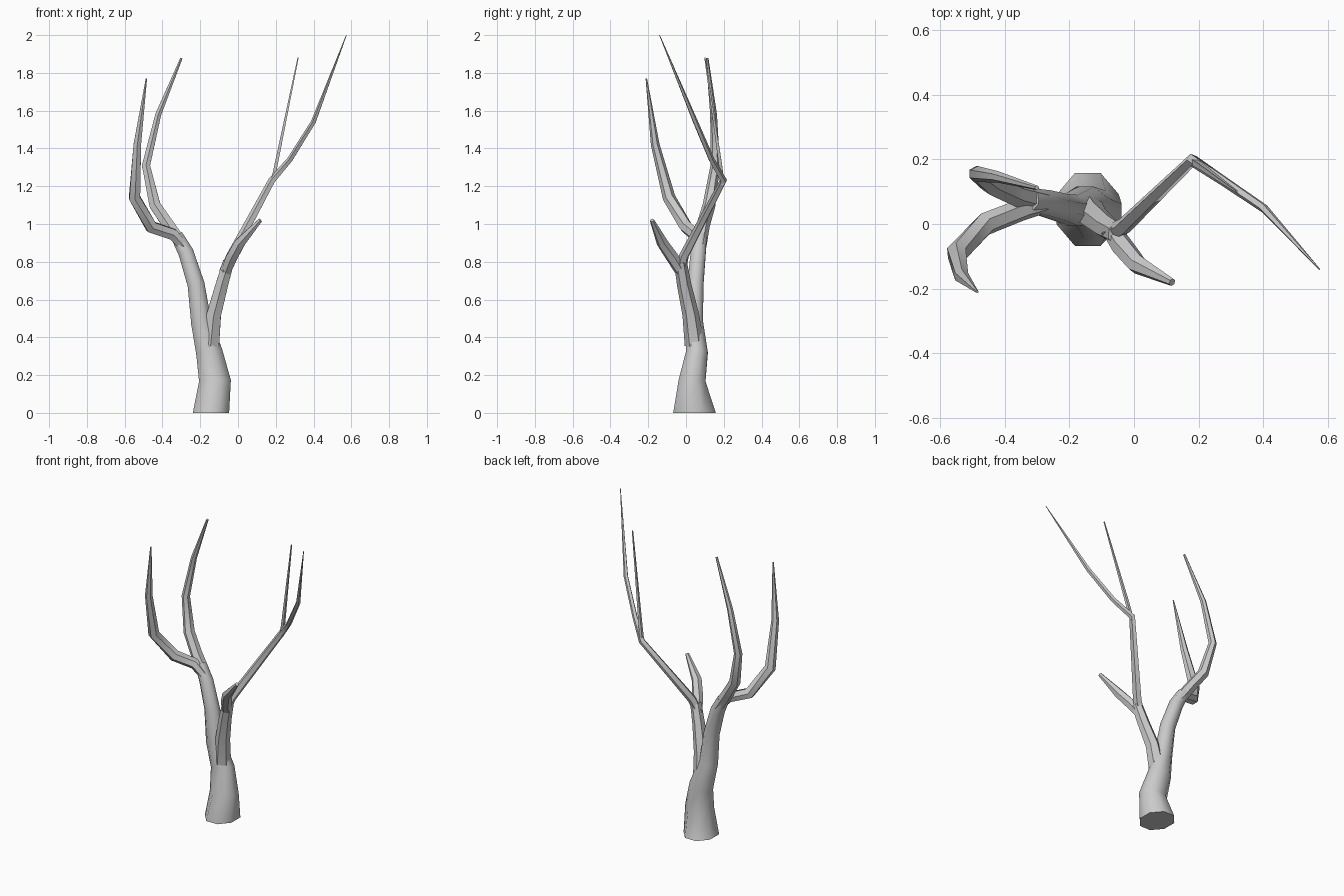
import bpy, bmesh, math
from mathutils import Vector


def limb(name, pts, sides=6, flat_start=False):
    """Loft a tapered tube through (x, y, z, radius_x, [radius_y]) points."""
    bm = bmesh.new()
    pos = [Vector(p[:3]) for p in pts]
    rings = []
    for i, p in enumerate(pts):
        a, b = pos[max(i - 1, 0)], pos[min(i + 1, len(pos) - 1)]
        if 0 < i < len(pos) - 1:
            t = (pos[i] - a).normalized() + (b - pos[i]).normalized()
        else:
            t = b - a
        if flat_start and i == 0:
            t = Vector((0, 0, 1))
        t.normalize()
        u = Vector((0, 1, 0))
        u = (u - t * u.dot(t)).normalized()
        v = u.cross(t)
        rx, ry = p[3], p[-1]
        ring = []
        for k in range(sides):
            ang = 2 * math.pi * (k + 0.5) / sides
            ring.append(bm.verts.new(pos[i] + v * rx * math.cos(ang) + u * ry * math.sin(ang)))
        rings.append(ring)
    for r0, r1 in zip(rings, rings[1:]):
        for k in range(sides):
            n = (k + 1) % sides
            bm.faces.new((r0[k], r0[n], r1[n], r1[k]))
    bm.faces.new(rings[0][::-1])
    bm.faces.new(rings[-1])
    bmesh.ops.recalc_face_normals(bm, faces=bm.faces)
    me = bpy.data.meshes.new(name)
    bm.to_mesh(me)
    bm.free()
    ob = bpy.data.objects.new(name, me)
    bpy.context.collection.objects.link(ob)
    bpy.ops.object.select_all(action='DESELECT')
    ob.select_set(True)
    bpy.context.view_layer.objects.active = ob
    bpy.ops.object.shade_smooth_by_angle(angle=math.radians(50))
    return ob


# Trunk leaning into the thick left limb
limb("trunk", [
    (-0.143, 0.045, 0.0, 0.104, 0.122),
    (-0.122, 0.032, 0.17, 0.091, 0.077),
    (-0.152, 0.058, 0.32, 0.076, 0.062),
    (-0.195, 0.042, 0.48, 0.058, 0.052),
    (-0.222, 0.050, 0.68, 0.049, 0.046),
    (-0.276, 0.065, 0.85, 0.044, 0.043),
    (-0.325, 0.075, 0.94, 0.036, 0.038)], 8, True)

# Left limb, front and rear branches
limb("left_front_branch", [
    (-0.285, 0.060, 0.88, 0.030),
    (-0.345, 0.045, 0.945, 0.034),
    (-0.460, 0.000, 0.985, 0.036),
    (-0.548, -0.090, 1.14, 0.034),
    (-0.533, -0.163, 1.42, 0.023),
    (-0.485, -0.210, 1.77, 0.004)])
limb("left_rear_branch", [
    (-0.290, 0.070, 0.88, 0.038),
    (-0.365, 0.090, 0.99, 0.036),
    (-0.440, 0.122, 1.10, 0.034),
    (-0.487, 0.155, 1.31, 0.025),
    (-0.422, 0.146, 1.58, 0.018),
    (-0.300, 0.112, 1.877, 0.007)])

# Right limb rising from the trunk fork
limb("right_limb", [
    (-0.145, 0.045, 0.36, 0.052),
    (-0.128, 0.025, 0.52, 0.044),
    (-0.085, -0.010, 0.68, 0.038),
    (-0.050, -0.030, 0.80, 0.034)])

# Broken stub at the front right
limb("right_stub", [
    (-0.065, -0.025, 0.745, 0.030),
    (-0.035, -0.070, 0.82, 0.034),
    (0.010, -0.125, 0.90, 0.031),
    (0.118, -0.180, 1.02, 0.012)])

# Long thin right branch and its twig
limb("right_long_branch", [
    (-0.075, -0.030, 0.74, 0.028),
    (-0.035, -0.010, 0.83, 0.027),
    (0.180, 0.198, 1.23, 0.020),
    (0.275, 0.135, 1.34, 0.016),
    (0.400, 0.050, 1.54, 0.014),
    (0.574, -0.140, 2.0, 0.002)], 5)
limb("right_twig", [
    (0.180, 0.195, 1.21, 0.013),
    (0.205, 0.180, 1.33, 0.012),
    (0.318, 0.100, 1.88, 0.004)], 4)
